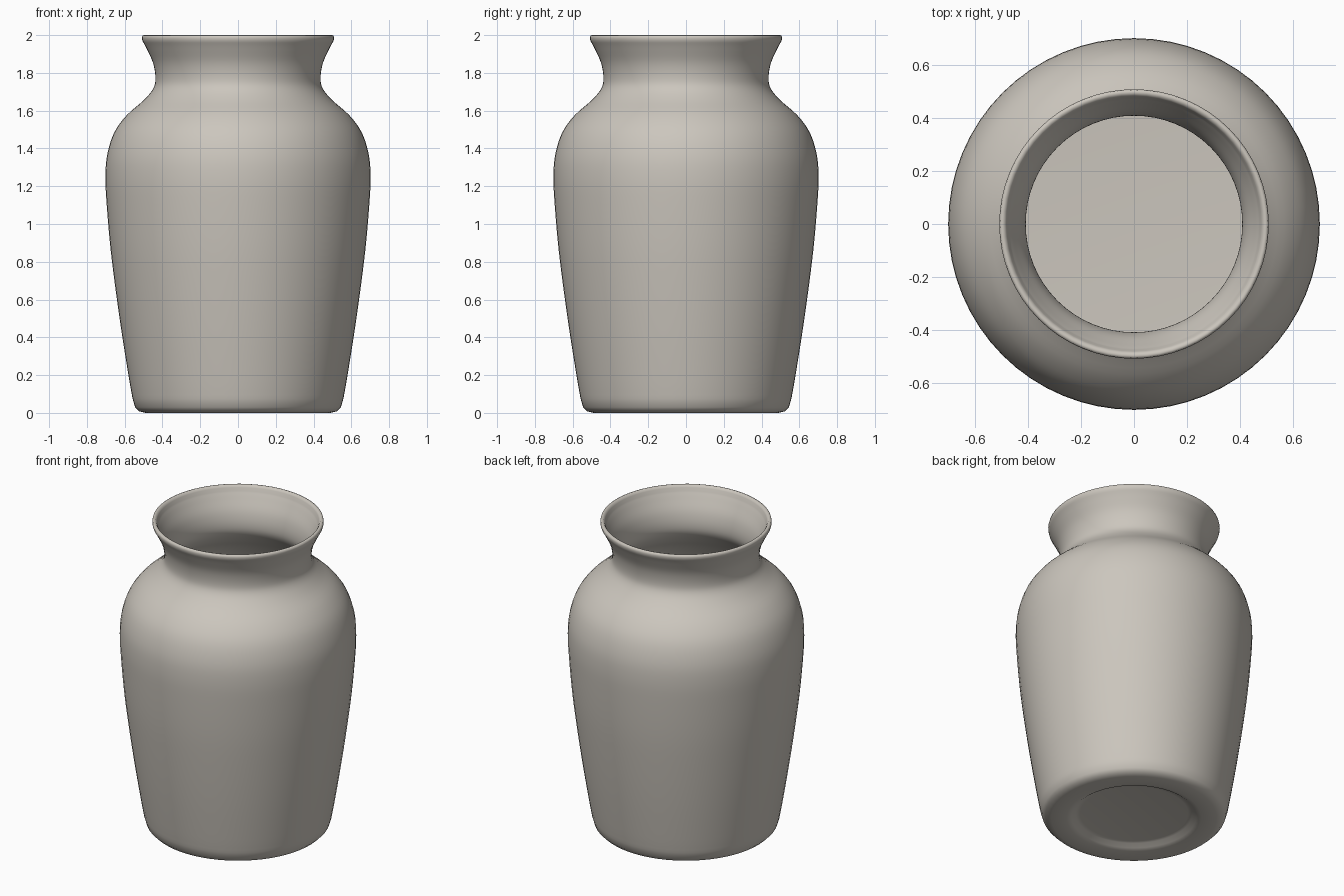
import bpy, bmesh, math
from mathutils import Vector

if "Cube" in bpy.data.objects:
    bpy.data.objects.remove(bpy.data.objects["Cube"])

SEG = 64

def smooth_curve(pts, n=4):
    """Catmull-Rom through (radius, height) points."""
    p = [Vector(q) for q in pts]
    p = [2 * p[0] - p[1]] + p + [2 * p[-1] - p[-2]]
    out = []
    for i in range(1, len(p) - 2):
        a, b, c, d = p[i - 1:i + 3]
        for k in range(n):
            t = k / n
            out.append(0.5 * (2 * b + (c - a) * t + (2 * a - 5 * b + 4 * c - d) * t * t
                              + (3 * b - a - 3 * c + d) * t ** 3))
    return out + [p[-2]]

# Recessed underside and rounded foot
base = [(0, 0.03), (0.32, 0.03), (0.345, 0.026), (0.37, 0.008), (0.40, 0.0),
        (0.49, 0.0), (0.525, 0.009), (0.545, 0.03), (0.558, 0.075)]
# Outer wall: body, shoulder, neck, flared lip
outer = [(0.558, 0.075), (0.575, 0.17), (0.612, 0.40), (0.645, 0.63), (0.675, 0.87),
         (0.695, 1.10), (0.702, 1.25), (0.692, 1.37), (0.655, 1.485), (0.59, 1.575),
         (0.50, 1.655), (0.45, 1.715), (0.437, 1.77), (0.449, 1.85), (0.482, 1.925),
         (0.506, 1.97)]
rim = [(0.509, 1.985), (0.506, 1.997), (0.498, 2.0), (0.488, 1.997), (0.481, 1.985)]
# Inner wall following the outside, ending on the inner floor
inner = [(0.475, 1.965), (0.455, 1.925), (0.422, 1.85), (0.409, 1.77), (0.423, 1.705),
         (0.48, 1.635), (0.57, 1.555), (0.63, 1.47), (0.664, 1.36), (0.673, 1.25),
         (0.666, 1.10), (0.646, 0.87), (0.616, 0.63), (0.583, 0.40), (0.546, 0.17),
         (0.528, 0.09), (0.49, 0.06), (0.40, 0.055), (0, 0.055)]
profile = base[:-1] + smooth_curve(outer) + rim + smooth_curve(inner[:-2]) + inner[-2:]

# Lathe the profile
bm = bmesh.new()
rings = []
for r, z in profile:
    if r < 1e-5:
        rings.append([bm.verts.new((0, 0, z))])
    else:
        rings.append([bm.verts.new((r * math.cos(2 * math.pi * i / SEG),
                                    r * math.sin(2 * math.pi * i / SEG), z)) for i in range(SEG)])
for a, b in zip(rings, rings[1:]):
    for i in range(SEG):
        j = (i + 1) % SEG
        if len(a) == 1:
            bm.faces.new((a[0], b[j], b[i]))
        elif len(b) == 1:
            bm.faces.new((a[i], a[j], b[0]))
        else:
            bm.faces.new((a[i], a[j], b[j], b[i]))
bmesh.ops.recalc_face_normals(bm, faces=bm.faces)
for f in bm.faces:
    f.smooth = True
mesh = bpy.data.meshes.new("vase")
bm.to_mesh(mesh)
bm.free()

# Warm grey clay
clay = bpy.data.materials.new("warm grey clay")
clay.diffuse_color = (0.60, 0.565, 0.51, 1)
clay.use_nodes = True
clay.node_tree.nodes["Principled BSDF"].inputs["Base Color"].default_value = clay.diffuse_color
mesh.materials.append(clay)
vase = bpy.data.objects.new("vase", mesh)
bpy.context.collection.objects.link(vase)
